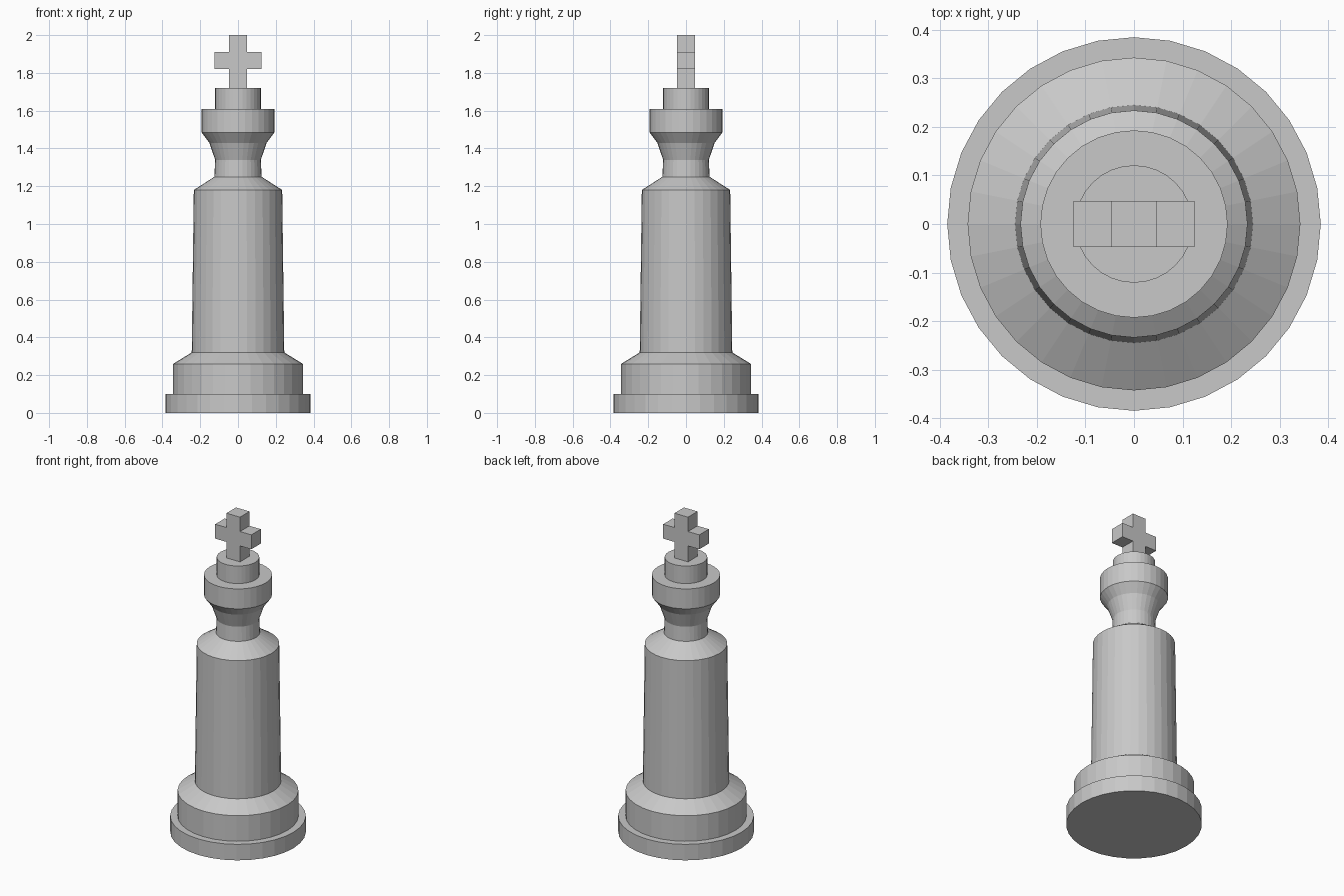
import bpy, bmesh, math

old = bpy.data.objects.get("Cube")
if old:
    bpy.data.objects.remove(old, do_unlink=True)

SIDES = 32

grey = bpy.data.materials.new("light_grey")
grey.use_nodes = True
colour = (0.58, 0.58, 0.58, 1)
grey.diffuse_color = colour
grey.node_tree.nodes["Principled BSDF"].inputs["Base Color"].default_value = colour


def finish(name, bm):
    bmesh.ops.recalc_face_normals(bm, faces=bm.faces)
    mesh = bpy.data.meshes.new(name)
    bm.to_mesh(mesh)
    bm.free()
    mesh.materials.append(grey)
    obj = bpy.data.objects.new(name, mesh)
    bpy.context.collection.objects.link(obj)
    return obj


def turned(name, profile):
    """Closed flat-sided turning from (radius, height) points."""
    bm = bmesh.new()
    rings = []
    for r, z in profile:
        angles = [2 * math.pi * i / SIDES for i in range(SIDES)]
        rings.append([bm.verts.new((r * math.cos(a), r * math.sin(a), z)) for a in angles])
    for low, high in zip(rings, rings[1:]):
        for i in range(SIDES):
            j = (i + 1) % SIDES
            bm.faces.new((low[i], low[j], high[j], high[i]))
    bm.faces.new(rings[0][::-1])
    bm.faces.new(rings[-1])
    return finish(name, bm)


# Base, shaft, neck, collar and cap, stacked end to end
turned("base_disc", [(0.385, 0), (0.385, 0.10)])
turned("base_step", [(0.343, 0.10), (0.343, 0.26), (0.245, 0.32)])
turned("shaft", [(0.245, 0.32), (0.234, 1.18), (0.125, 1.25)])
turned("neck", [(0.125, 1.25), (0.121, 1.34), (0.152, 1.43), (0.193, 1.485)])
turned("collar", [(0.193, 1.485), (0.193, 1.61)])
turned("cap", [(0.121, 1.61), (0.121, 1.72)])

# Cross finial: plus-shaped outline extruded front to back
w, arm = 0.047, 0.125
bottom, arm_low, arm_high, top = 1.72, 1.82, 1.91, 2.0
half = [(w, bottom), (w, arm_low), (arm, arm_low), (arm, arm_high), (w, arm_high), (w, top)]
outline = half + [(-x, z) for x, z in reversed(half)]
bm = bmesh.new()
face = bm.faces.new([bm.verts.new((x, -w, z)) for x, z in outline])
extruded = bmesh.ops.extrude_face_region(bm, geom=[face], use_keep_orig=True)
moved = [g for g in extruded["geom"] if isinstance(g, bmesh.types.BMVert)]
bmesh.ops.translate(bm, verts=moved, vec=(0, 2 * w, 0))
finish("cross_finial", bm)
